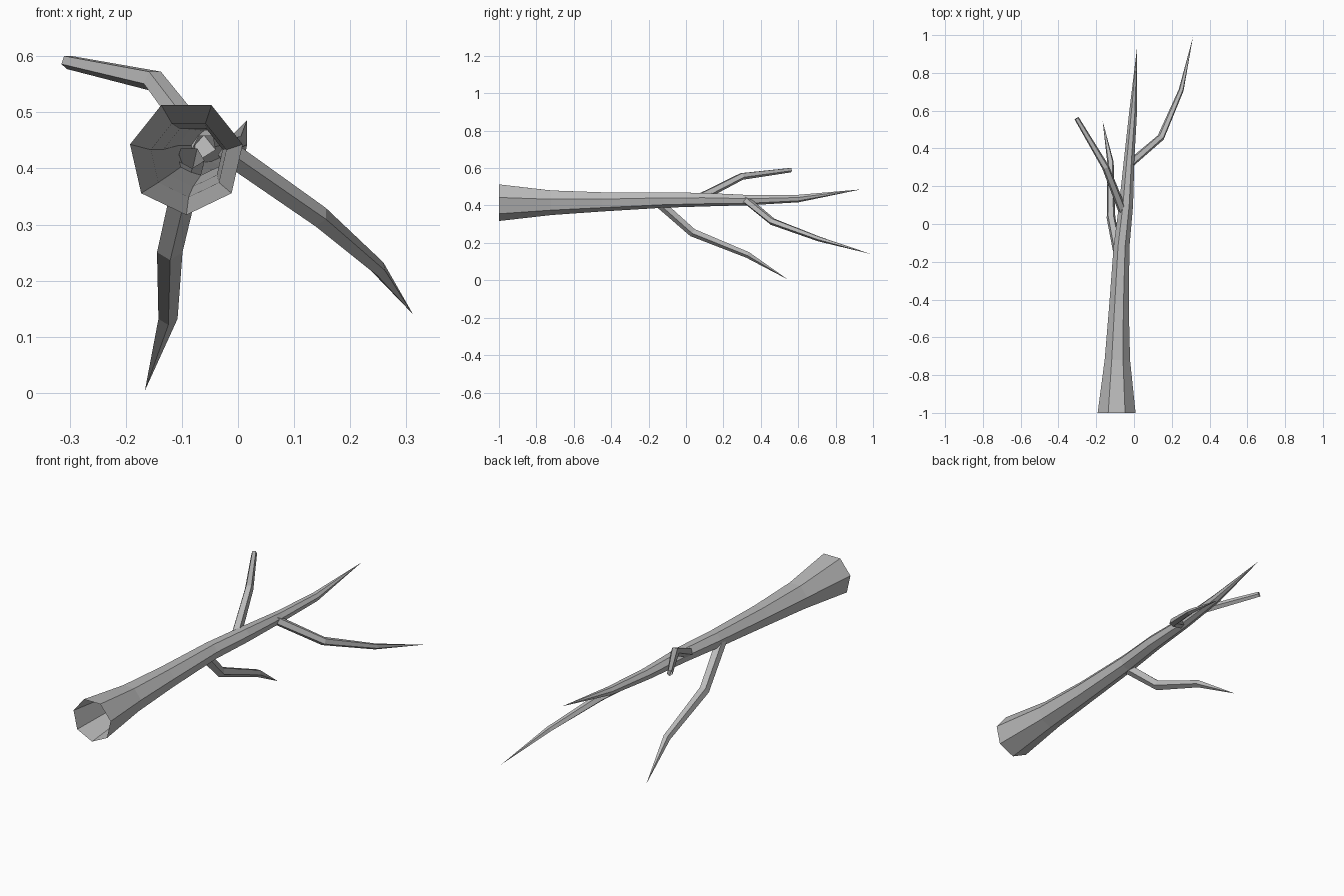
import bpy, bmesh, math
from mathutils import Vector

cube = bpy.data.objects.get("Cube")
if cube:
    bpy.data.objects.remove(cube, do_unlink=True)

bark = bpy.data.materials.new("grey bark")
bark.use_nodes = True
bark.diffuse_color = (0.5, 0.5, 0.5, 1)
bark.node_tree.nodes["Principled BSDF"].inputs["Base Color"].default_value = (0.5, 0.5, 0.5, 1)


def limb(name, stations, sides, turn=-90):
    """Open flat-faced tube through (x, y, z, radius); radius 0 ends in a point."""
    bm = bmesh.new()
    pts = [Vector(s[:3]) for s in stations]
    rings = []
    for i, (p, s) in enumerate(zip(pts, stations)):
        if s[3] == 0:
            rings.append([bm.verts.new(p)])
            continue
        # Mitre each ring between its neighbouring segments
        before = (p - pts[i - 1]).normalized() if i else Vector()
        after = (pts[i + 1] - p).normalized() if i + 1 < len(pts) else Vector()
        axis = (before + after).normalized()
        if i == 0 and name == "main_stem":
            axis = Vector((0, 1, 0))
        side = axis.cross(Vector((0, 0, 1))).normalized()
        up = side.cross(axis)
        angles = [math.radians(turn) + math.tau * k / sides for k in range(sides)]
        rings.append([bm.verts.new(p + s[3] * (side * math.cos(a) + up * math.sin(a))) for a in angles])
    for a, b in zip(rings, rings[1:]):
        for k in range(sides):
            n = (k + 1) % sides
            if len(b) == 1:
                bm.faces.new((a[n], a[k], b[0]))
            else:
                bm.faces.new((a[n], a[k], b[k], b[n]))
    bmesh.ops.recalc_face_normals(bm, faces=bm.faces)
    mesh = bpy.data.meshes.new(name)
    bm.to_mesh(mesh)
    bm.free()
    mesh.materials.append(bark)
    obj = bpy.data.objects.new(name, mesh)
    bpy.context.collection.objects.link(obj)
    return obj


# Hollow main stem, wide at the front and pointed at the back
limb("main_stem", [
    (-0.092, -1, 0.42, 0.103), (-0.088, -0.72, 0.418, 0.069),
    (-0.08, -0.45, 0.422, 0.054), (-0.066, -0.12, 0.431, 0.043),
    (-0.042, 0.1, 0.433, 0.038), (-0.025, 0.35, 0.43, 0.028),
    (-0.004, 0.6, 0.438, 0.021), (0.016, 0.935, 0.486, 0)], 7)

# Side branches
limb("lower_branch", [
    (-0.085, -0.15, 0.42, 0.026), (-0.122, 0.035, 0.257, 0.024),
    (-0.125, 0.33, 0.137, 0.018), (-0.166, 0.545, 0.004, 0)], 5)
limb("left_branch", [
    (-0.02, 0.32, 0.43, 0.022), (0.143, 0.46, 0.315, 0.02),
    (0.25, 0.71, 0.222, 0.014), (0.312, 0.99, 0.14, 0)], 5)
limb("upper_branch", [
    (-0.06, 0.07, 0.44, 0.024), (-0.15, 0.3, 0.557, 0.02),
    (-0.304, 0.56, 0.59, 0.013)], 5)
